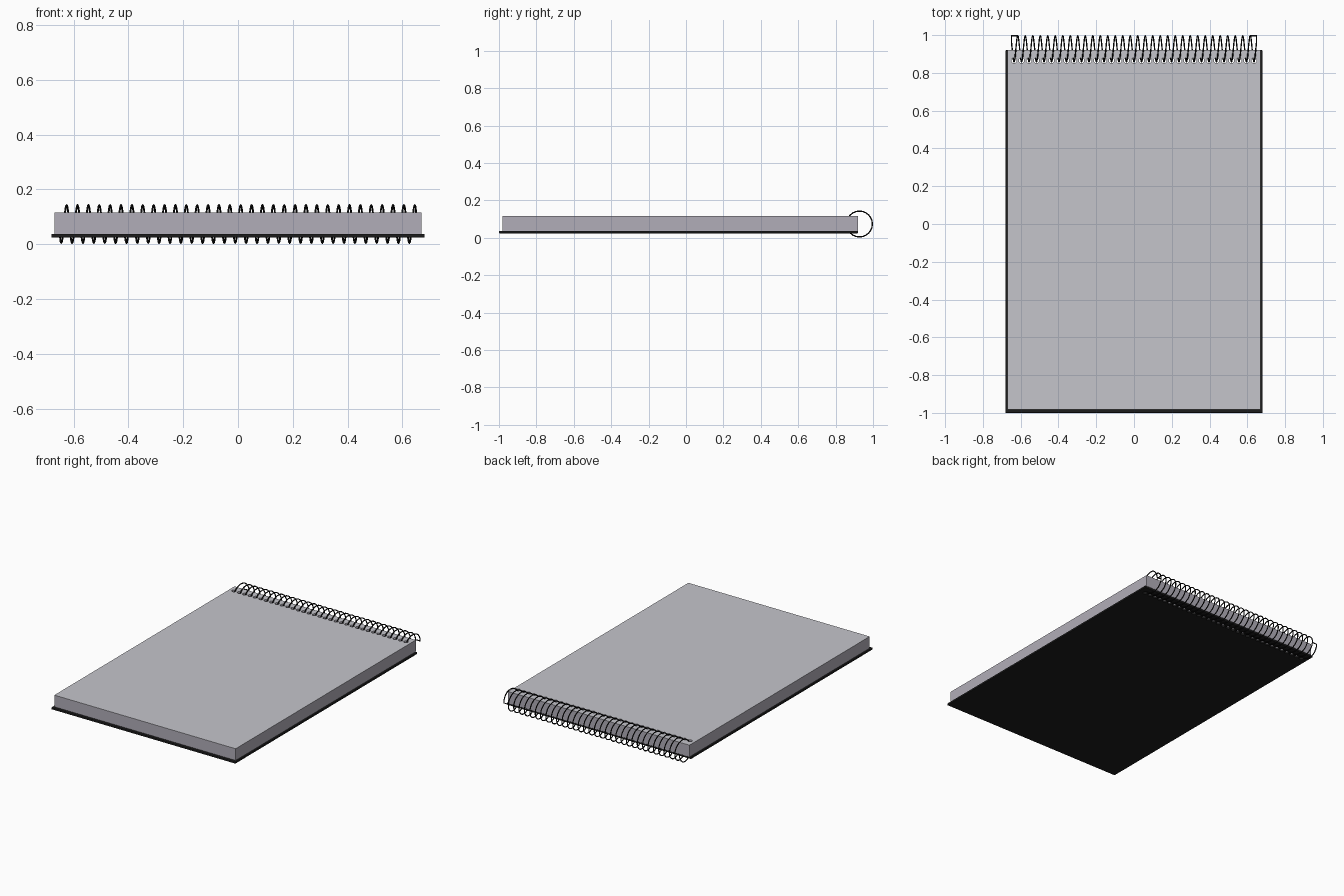
import bpy, bmesh, math

if "Cube" in bpy.data.objects:
    bpy.data.objects.remove(bpy.data.objects["Cube"])

HOLES = 33                 # punched holes = coil turns
PITCH = 0.0397
X0 = -PITCH * (HOLES - 1) / 2
CY, CZ, R, WIRE = 0.9275, 0.0735, 0.069, 0.0035


def material(name, rgb):
    m = bpy.data.materials.new(name)
    m.diffuse_color = (*rgb, 1)
    m.use_nodes = True
    m.node_tree.nodes["Principled BSDF"].inputs["Base Color"].default_value = m.diffuse_color
    return m


page = material("page_grey", (0.56, 0.56, 0.60))
edge = material("page_edge_grey", (0.44, 0.42, 0.48))
black = material("cover_black", (0.012, 0.012, 0.012))
wire = material("wire_black", (0.006, 0.006, 0.006))


def add_object(name, bm, mats):
    me = bpy.data.meshes.new(name)
    bm.to_mesh(me)
    bm.free()
    for m in mats:
        me.materials.append(m)
    ob = bpy.data.objects.new(name, me)
    bpy.context.collection.objects.link(ob)
    return ob


def box(name, lo, hi, mats, bevel=0):
    bm = bmesh.new()
    bmesh.ops.create_cube(bm, size=1)
    for v in bm.verts:
        v.co = [(a + b) / 2 + c * (b - a) for a, b, c in zip(lo, hi, v.co)]
    if bevel:
        bmesh.ops.bevel(bm, geom=bm.edges[:], offset=bevel, segments=2,
                        profile=0.5, affect='EDGES')
    return add_object(name, bm, mats)


# Back board and block of pages
cover = box("back_cover", (-0.681, -1.0, 0.024), (0.681, 0.92, 0.037), [black], 0.003)
pages = box("page_block", (-0.67, -0.982, 0.037), (0.67, 0.92, 0.115), [page, edge])

# Row of punched holes
bm = bmesh.new()
for i in range(HOLES):
    made = bmesh.ops.create_cone(bm, cap_ends=True, segments=12, radius1=0.0145,
                                 radius2=0.0145, depth=0.3)
    bmesh.ops.translate(bm, verts=made["verts"], vec=(X0 + i * PITCH, 0.866, 0.07))
cutter = add_object("hole_cutter", bm, [])
cutter.hide_render = True
for ob in (cover, pages):
    mod = ob.modifiers.new("holes", 'BOOLEAN')
    mod.operation = 'DIFFERENCE'
    mod.solver = 'EXACT'
    mod.object = cutter
    bpy.context.view_layer.objects.active = ob
    bpy.ops.object.modifier_apply(modifier=mod.name)
bpy.data.objects.remove(cutter)

# Top sheet is lighter than the page edges
for p in pages.data.polygons:
    p.material_index = 0 if p.normal.z > 0.9 else 1

# Spiral wire, both ends bent sideways to the neighbouring turn
STEPS = 24
pts = []
for k in range(-STEPS // 2, STEPS * (HOLES - 1) + STEPS // 2 + 1):
    a = 2 * math.pi * k / STEPS
    x = max(-0.649, min(0.649, X0 + PITCH * k / STEPS))
    pts.append((x, CY - R * math.cos(a), CZ + R * math.sin(a)))
inner = -X0 - PITCH / 2
pts = [(-inner, CY + R, CZ)] + pts + [(inner, CY + R, CZ)]

cu = bpy.data.curves.new("spiral_wire", 'CURVE')
cu.dimensions = '3D'
cu.bevel_depth = WIRE
cu.bevel_resolution = 2
cu.use_fill_caps = True
sp = cu.splines.new('POLY')
sp.points.add(len(pts) - 1)
for p, co in zip(sp.points, pts):
    p.co = (*co, 1)
cu.materials.append(wire)
coil = bpy.data.objects.new("spiral_wire", cu)
bpy.context.collection.objects.link(coil)
bpy.ops.object.select_all(action='DESELECT')
coil.select_set(True)
bpy.context.view_layer.objects.active = coil
bpy.ops.object.convert(target='MESH')
bpy.ops.object.shade_smooth_by_angle(angle=math.radians(50))
